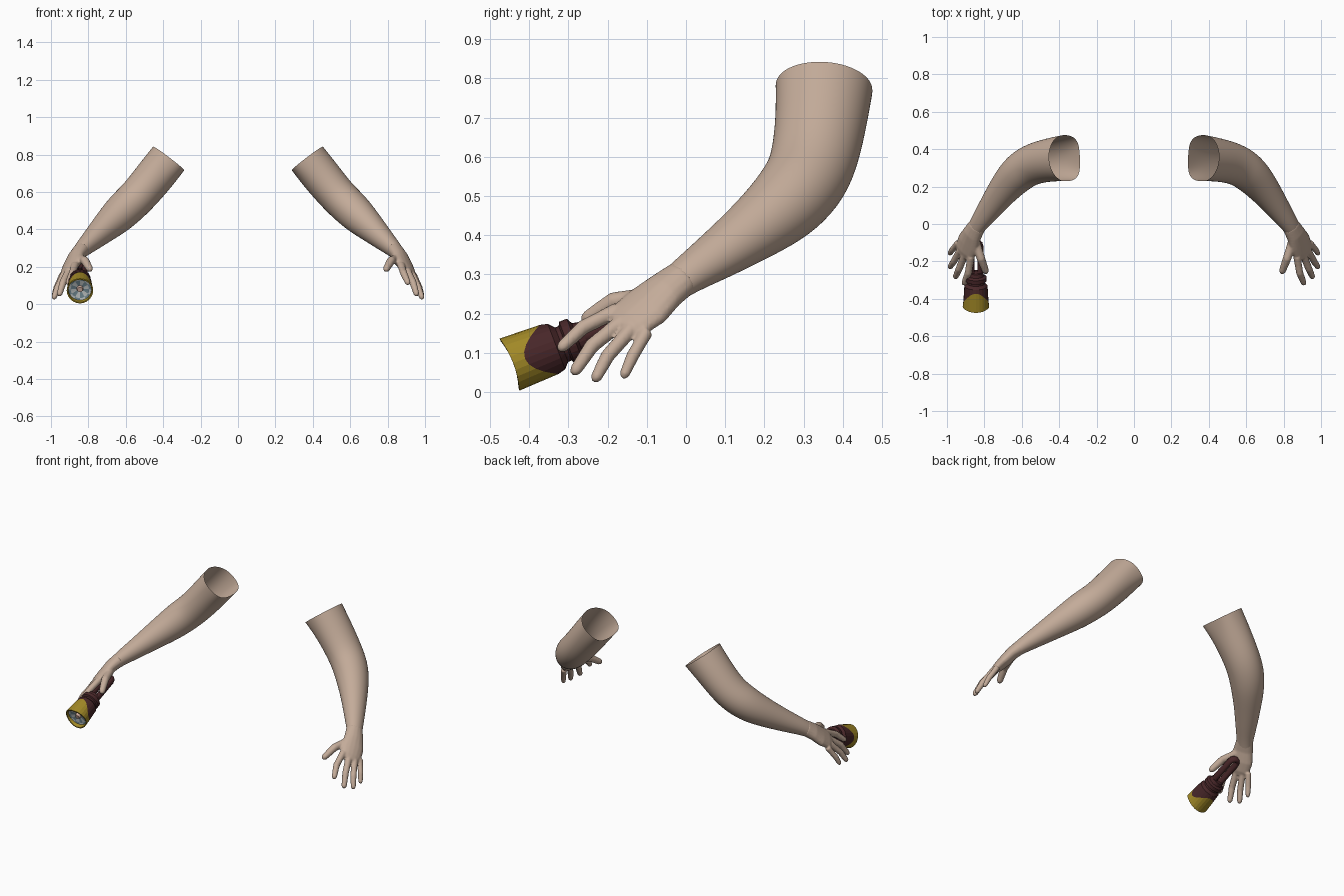
import bpy, bmesh, math
from mathutils import Vector, Matrix

cube = bpy.data.objects.get("Cube")
if cube:
    bpy.data.objects.remove(cube, do_unlink=True)


def material(name, rgb):
    m = bpy.data.materials.new(name)
    m.use_nodes = True
    m.diffuse_color = (*rgb, 1)
    m.node_tree.nodes["Principled BSDF"].inputs["Base Color"].default_value = (*rgb, 1)
    return m


SKIN = material("skin", (0.55, 0.41, 0.32))
YELLOW = material("yellow", (0.36, 0.25, 0.02))
MAROON = material("maroon", (0.065, 0.02, 0.022))
GLASS = material("blue_grey_lens", (0.16, 0.24, 0.28))
PALE = material("pale_reflector", (0.5, 0.53, 0.53))
BULB = material("pink_bulb", (0.6, 0.4, 0.33))


def make_object(name, bm, mats, smooth):
    bmesh.ops.recalc_face_normals(bm, faces=bm.faces)
    me = bpy.data.meshes.new(name)
    bm.to_mesh(me)
    bm.free()
    for m in mats:
        me.materials.append(m)
    for p in me.polygons:
        p.use_smooth = smooth
    ob = bpy.data.objects.new(name, me)
    bpy.context.collection.objects.link(ob)
    return ob


def loft(bm, stations, ref, sides=16, caps=True, cyclic=False, square_start=False):
    """Skin elliptical rings (centre, half width, half depth) along a path."""
    pts = [Vector(s[0]) for s in stations]
    n, rings = len(pts), []
    for i, (c, a, b) in enumerate(stations):
        if cyclic:
            t = pts[(i + 1) % n] - pts[i - 1]
        else:
            t = pts[min(i + 1, n - 1)] - pts[max(i - 1, 0)]
        t.normalize()
        u = Vector(ref)
        u = (u - u.dot(t) * t).normalized()
        v = t.cross(u)
        ring = []
        for k in range(sides):
            th = 2 * math.pi * k / sides
            cu, sv = math.cos(th), math.sin(th)
            if square_start and i == 0 and sv * v.x < 0:
                cu = math.copysign(abs(cu) ** 0.6, cu)
                sv = math.copysign(abs(sv) ** 0.75, sv)
            ring.append(bm.verts.new(pts[i] + u * a * cu + v * b * sv))
        rings.append(ring)
    for i in range(n if cyclic else n - 1):
        r, q = rings[i], rings[(i + 1) % n]
        for k in range(sides):
            j = (k + 1) % sides
            bm.faces.new((r[k], r[j], q[j], q[k]))
    if caps and not cyclic:
        bm.faces.new(rings[0])
        bm.faces.new(rings[-1])


# Arm centre line from open shoulder to wrist
ARM = [((.372, .352, .778), .125, .106), ((.44, .345, .69), .118, .108),
       ((.535, .325, .575), .112, .102), ((.60, .288, .515), .108, .102),
       ((.655, .235, .46), .098, .094), ((.72, .155, .40), .08, .076),
       ((.785, .065, .338), .064, .058), ((.835, -.005, .293), .05, .044),
       ((.872, -.06, .25), .045, .032)]

PALM = [((.838, -.01, .29), .05, .042), ((.865, -.055, .257), .059, .038),
        ((.885, -.10, .217), .072, .035), ((.903, -.143, .185), .068, .028),
        ((.913, -.168, .168), .05, .018)]

# Finger joints: base, middle, tip, and base radius
FINGERS = [
    ((.85, -.085, .245), (.818, -.185, .232), (.793, -.252, .188), .025),
    ((.872, -.175, .208), (.886, -.262, .165), (.908, -.316, .115), .021),
    ((.905, -.165, .178), (.935, -.24, .118), (.954, -.282, .055), .021),
    ((.93, -.14, .16), (.963, -.2, .092), (.983, -.229, .037), .02),
    ((.94, -.10, .155), (.97, -.137, .09), (.984, -.157, .045), .018),
]


def build_arm(label, side):
    flip = Matrix.Diagonal((side, 1, 1, 1))

    # Open-ended arm
    bm = bmesh.new()
    loft(bm, ARM, (0, 1, 0), sides=20, caps=False, square_start=True)
    bm.transform(flip)
    arm = make_object(label + "_arm", bm, [SKIN], True)
    sub = arm.modifiers.new("smooth", "SUBSURF")
    sub.levels = sub.render_levels = 2

    # Palm and fingers fused into one hand
    bm = bmesh.new()
    loft(bm, PALM, (.7, .35, -.62))
    for base, mid, tip, r in FINGERS:
        b, m, t = Vector(base), Vector(mid), Vector(tip)
        end = t + (t - m).normalized() * r * .6
        path = [(b, r), (b.lerp(m, .5), r * .93), (m, r * .92),
                (m.lerp(t, .5), r * .84), (t, r * .74), (end, r * .38)]
        loft(bm, [(p, q, q) for p, q in path], (1, .2, .3), sides=12)
    bm.transform(flip)
    hand = make_object(label + "_hand", bm, [SKIN], True)
    rem = hand.modifiers.new("fuse", "REMESH")
    rem.mode = "VOXEL"
    rem.voxel_size = 0.005
    rem.use_smooth_shade = True
    soft = hand.modifiers.new("soften", "SMOOTH")
    soft.factor = 0.5
    soft.iterations = 5


build_arm("left", 1)
build_arm("right", -1)

# Torch frame: local z runs from the lens back to the handle, local y points up
back = Vector((0, .934, .357))
up = Vector((0, -.357, .934))
FRAME = Matrix.Translation((-.845, -.45, .07)) @ Matrix((
    (1, 0, 0, 0), (0, up.y, back.y, 0), (0, up.z, back.z, 0), (0, 0, 0, 1)))
SEG = 24


def lathe(name, profile, mats, rule):
    """Spin (radius, depth, wave) rings; wave shifts depth around the rim."""
    bm = bmesh.new()
    rings = []
    for r, t, wave in profile:
        ring = []
        for k in range(SEG):
            th = 2 * math.pi * k / SEG
            ring.append(bm.verts.new((r * math.sin(th), r * math.cos(th),
                                      t + wave * math.cos(2 * th))))
        rings.append(ring)
    for i in range(len(rings) - 1):
        for k in range(SEG):
            j = (k + 1) % SEG
            f = bm.faces.new((rings[i][k], rings[i][j], rings[i + 1][j], rings[i + 1][k]))
            f.material_index = rule(i, k)
    end = bm.faces.new(rings[-1])
    end.material_index = rule(len(rings) - 1, 0)
    bm.transform(FRAME)
    return make_object(name, bm, mats, False)


# Torch head: yellow cup with wavy maroon grip, flange and neck
HEAD = [(.058, .04, 0), (.064, .005, -.005), (.071, .005, -.005),
        (.067, .075, .033), (.062, .128, 0), (.047, .142, 0), (.047, .152, 0),
        (.057, .157, 0), (.057, .178, 0), (.042, .186, 0), (.038, .205, 0)]
lathe("torch_head", HEAD, [YELLOW, MAROON], lambda i, k: 0 if i < 3 else 1)

# Lens: outer ring, alternating reflector petals, centre bulb
LENS = [(.062, .022, 0), (.05, .026, 0), (.018, .034, 0), (.014, .02, 0)]
lathe("torch_lens", LENS, [GLASS, PALE, BULB],
      lambda i, k: 2 if i > 1 else (k // 2 + i) % 2)

# Slotted handle: a long closed loop behind the neck
loop = []
for centre, start in ((.355, 0), (.215, math.pi)):
    for k in range(7):
        th = start + math.pi * k / 6
        loop.append(((.024 * math.cos(th), 0, centre + .024 * math.sin(th)), .021, .016))
bm = bmesh.new()
loft(bm, loop, (0, 1, 0), sides=10, cyclic=True)
bm.transform(FRAME)
make_object("torch_handle", bm, [MAROON], True)
